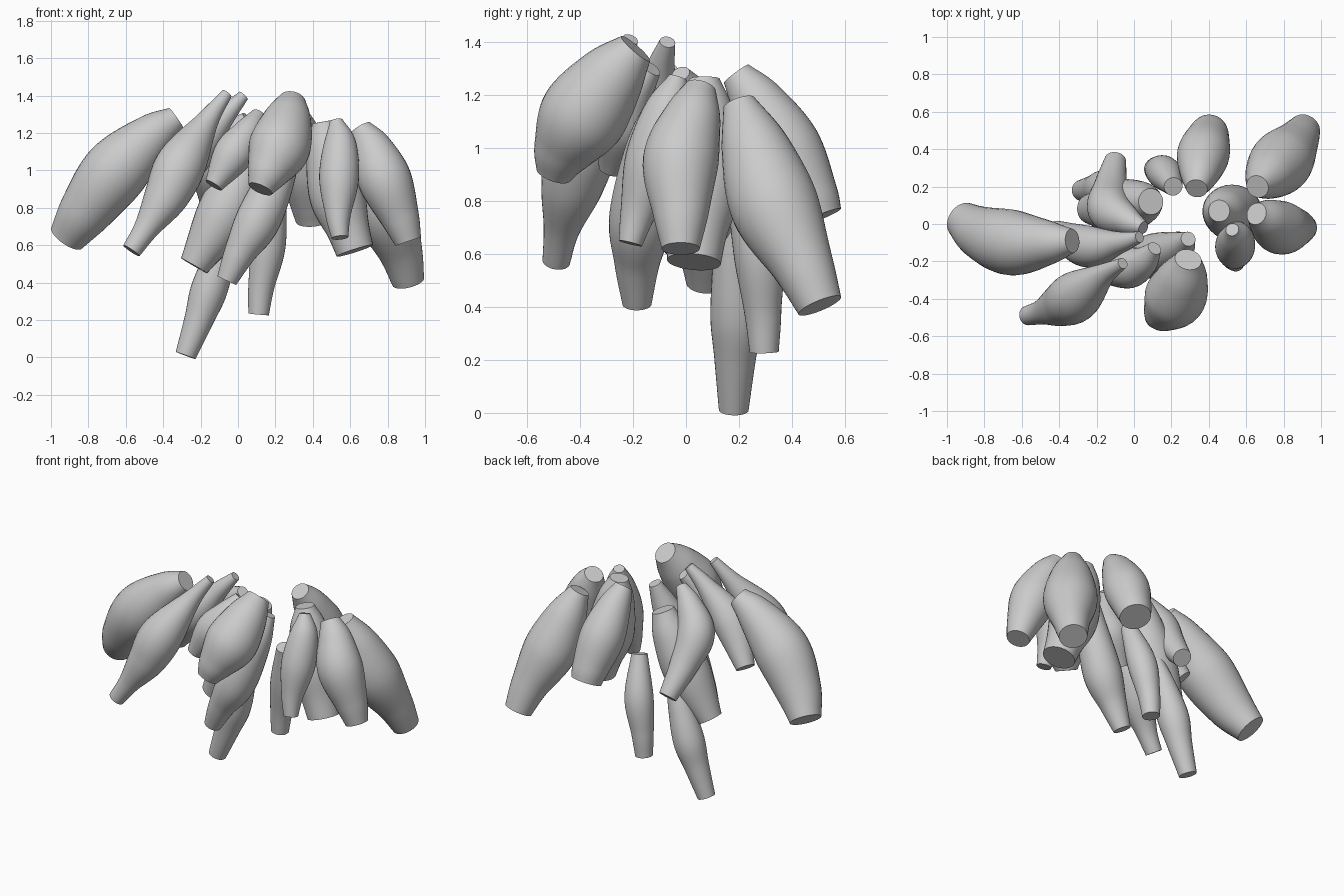
import bpy, bmesh, math
from mathutils import Vector

cube = bpy.data.objects.get("Cube")
if cube:
    bpy.data.objects.remove(cube, do_unlink=True)

# Single plain grey for every pod
grey = bpy.data.materials.new("plain_grey")
grey.use_nodes = True
grey.diffuse_color = (0.6, 0.6, 0.6, 1)
grey.node_tree.nodes["Principled BSDF"].inputs["Base Color"].default_value = (0.6, 0.6, 0.6, 1)

SIDES, STEPS = 32, 8


def spline(pts):
    """Smooth curve through (x, y, z, radius) points."""
    p = [Vector(q) for q in pts]
    p = [p[0] * 2 - p[1]] + p + [p[-1] * 2 - p[-2]]
    out = []
    for i in range(1, len(p) - 2):
        a, b, c, d = p[i - 1:i + 3]
        for s in range(STEPS):
            t = s / STEPS
            out.append(0.5 * (2 * b + (c - a) * t + (2 * a - 5 * b + 4 * c - d) * t * t
                              + (3 * b - a - 3 * c + d) * t ** 3))
    return out + [p[-2]]


def pod(name, pts):
    """Bulging tube with flat cut ends."""
    path = spline(pts)
    bm = bmesh.new()
    rings = []
    for i, q in enumerate(path):
        tan = (path[min(i + 1, len(path) - 1)] - path[max(i - 1, 0)]).to_3d().normalized()
        side = Vector((0, 1, 0)).cross(tan).normalized()
        up = tan.cross(side)
        rings.append([bm.verts.new(q.to_3d() + q.w * (math.cos(k * math.tau / SIDES) * side
                                                      + math.sin(k * math.tau / SIDES) * up))
                      for k in range(SIDES)])
    for a, b in zip(rings, rings[1:]):
        for k in range(SIDES):
            n = (k + 1) % SIDES
            bm.faces.new((a[k], a[n], b[n], b[k]))
    bm.faces.new(rings[0])
    bm.faces.new(rings[-1])
    bmesh.ops.recalc_face_normals(bm, faces=bm.faces)
    mesh = bpy.data.meshes.new(name)
    bm.to_mesh(mesh)
    bm.free()
    mesh.materials.append(grey)
    obj = bpy.data.objects.new(name, mesh)
    bpy.context.collection.objects.link(obj)
    bpy.ops.object.select_all(action='DESELECT')
    obj.select_set(True)
    bpy.context.view_layer.objects.active = obj
    bpy.ops.object.shade_smooth_by_angle(angle=math.radians(40))


# Right-hand group
pod("far_right_pod", [(-.33, -.09, 1.28, .065), (-.46, -.10, 1.185, .12), (-.65, -.10, 1.0, .175),
                      (-.81, -.05, .79, .145), (-.915, .02, .64, .10)])
pod("right_front_pod", [(-.06, -.21, 1.41, .03), (-.16, -.27, 1.27, .06), (-.30, -.38, 1.04, .133),
                        (-.385, -.43, .86, .118), (-.49, -.47, .69, .068), (-.57, -.49, .57, .052)])
pod("right_inner_pod", [(.03, -.07, 1.40, .03), (-.08, -.10, 1.28, .06), (-.25, -.12, 1.08, .112),
                        (-.42, -.04, .84, .06)])

# Middle group
pod("front_large_pod", [(.29, -.19, 1.375, .072), (.265, -.28, 1.27, .13), (.22, -.39, 1.12, .165),
                        (.16, -.465, .99, .115), (.12, -.50, .90, .068)])
pod("front_small_pod", [(.11, -.13, 1.30, .038), (.05, -.20, 1.20, .08), (-.03, -.24, 1.08, .105),
                        (-.13, -.28, .92, .05)])
pod("front_low_pod", [(.29, -.08, 1.21, .04), (.23, -.13, 1.02, .09), (.11, -.17, .74, .12),
                      (.01, -.185, .56, .085), (-.06, -.185, .41, .055)])
pod("middle_wide_pod", [(.09, .12, 1.16, .07), (.03, .11, 1.0, .12), (-.08, .09, .76, .145),
                        (-.235, .08, .49, .08)])
pod("back_curved_pod", [(.05, -.02, 1.28, .035), (-.04, .02, 1.19, .08), (-.13, .08, 1.04, .118),
                        (-.125, .20, .87, .09), (-.10, .34, .70, .058)])
pod("lowest_pod", [(-.03, .17, .72, .05), (-.09, .18, .55, .08), (-.155, .19, .36, .098),
                   (-.21, .185, .2, .078), (-.28, .18, .01, .056)])
pod("back_low_pod", [(.21, .20, .86, .05), (.165, .27, .60, .09), (.125, .29, .38, .07),
                     (.11, .295, .23, .055)])

# Left-hand group
pod("left_back_pod", [(.335, .19, 1.28, .058), (.35, .27, 1.17, .105), (.37, .37, 1.0, .14),
                      (.395, .46, .82, .115), (.405, .495, .735, .097)])
pod("left_core_pod", [(.455, .07, 1.26, .058), (.48, .07, 1.12, .115), (.53, .06, .87, .15),
                      (.59, .04, .68, .115), (.625, .03, .57, .102)])
pod("left_front_pod", [(.525, -.03, 1.265, .035), (.545, -.07, 1.14, .088), (.54, -.125, .95, .106),
                       (.535, -.18, .76, .068), (.545, -.21, .64, .045)])
pod("left_outer_pod", [(.655, .055, 1.225, .06), (.715, .025, 1.12, .108), (.785, -.02, .95, .143),
                       (.865, -.02, .75, .105), (.91, -.02, .62, .072)])
pod("far_left_pod", [(.66, .20, 1.17, .062), (.72, .26, 1.0, .13), (.79, .335, .78, .167),
                     (.87, .44, .56, .118), (.91, .505, .405, .087)])
